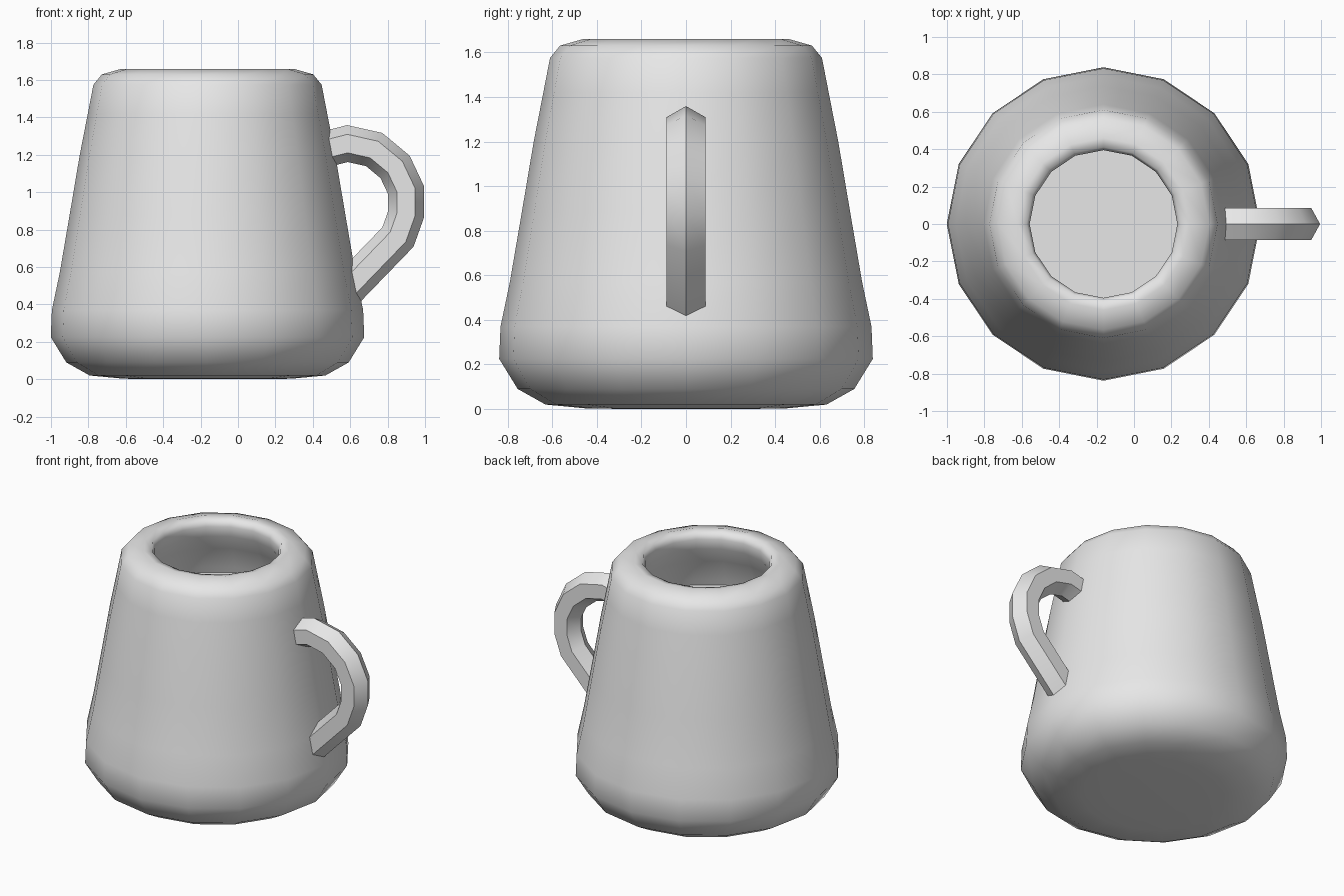
import bpy, bmesh, math
from mathutils import Vector

cube = bpy.data.objects.get("Cube")
if cube:
    bpy.data.objects.remove(cube, do_unlink=True)

SIDES = 16
CENTRE_X = -0.163

grey = bpy.data.materials.new("plain grey")
grey.use_nodes = True
grey.diffuse_color = (0.8, 0.8, 0.8, 1)
grey.node_tree.nodes["Principled BSDF"].inputs["Base Color"].default_value = (0.8, 0.8, 0.8, 1)


def finish(bm, name, angle=None):
    """Turn a bmesh into a shaded object; angle None leaves it flat."""
    bmesh.ops.recalc_face_normals(bm, faces=bm.faces)
    mesh = bpy.data.meshes.new(name)
    bm.to_mesh(mesh)
    bm.free()
    mesh.materials.append(grey)
    obj = bpy.data.objects.new(name, mesh)
    bpy.context.collection.objects.link(obj)
    if angle is not None:
        bpy.ops.object.select_all(action='DESELECT')
        obj.select_set(True)
        bpy.context.view_layer.objects.active = obj
        bpy.ops.object.shade_smooth_by_angle(angle=math.radians(angle))
    return obj


def skin(bm, rings):
    """Join successive vertex rings with quads and cap both ends."""
    count = len(rings[0])
    for low, high in zip(rings, rings[1:]):
        for i in range(count):
            j = (i + 1) % count
            bm.faces.new((low[i], low[j], high[j], high[i]))
    bm.faces.new(rings[0])
    bm.faces.new(rings[-1])


def circle(bm, radius, z):
    return [bm.verts.new((CENTRE_X + radius * math.cos(a), radius * math.sin(a), z))
            for a in (math.tau * i / SIDES for i in range(SIDES))]


# Mug body: outer wall, rolled rim and widening hollow in one lathe
profile = [(0.25, 0), (0.45, 0.003), (0.63, 0.02), (0.755, 0.09), (0.838, 0.225),
           (0.832, 0.37), (0.79, 0.57), (0.737, 0.88), (0.683, 1.2), (0.64, 1.42),
           (0.61, 1.575), (0.565, 1.63), (0.46, 1.66), (0.41, 1.65), (0.395, 1.61),
           (0.405, 1.54), (0.46, 1.43), (0.53, 1.27), (0.65, 0.6), (0.66, 0.25),
           (0.5, 0.13)]
bm = bmesh.new()
skin(bm, [circle(bm, r, z) for r, z in profile])
finish(bm, "mug_body", 180)

# Flat filling inside the mug
bm = bmesh.new()
bm.faces.new(circle(bm, 0.54, 1.23))
finish(bm, "mug_filling")

# Handle: hexagonal section swept along an ear-shaped path
path = [Vector((x, 0, z)) for x, z in
        [(0.45, 1.225), (0.585, 1.26), (0.728, 1.228), (0.84, 1.135),
         (0.899, 1.01), (0.899, 0.883), (0.855, 0.76), (0.565, 0.46)]]
bm = bmesh.new()
rings = []
for i, point in enumerate(path):
    before = (point - path[i - 1]).normalized() if i else None
    after = (path[i + 1] - point).normalized() if i + 1 < len(path) else None
    tangent = ((before or after) + (after or before)).normalized()
    outward = Vector((-tangent.z, 0, tangent.x))
    mitre = 1 / tangent.dot(before or after)
    rings.append([bm.verts.new(point + outward * 0.096 * mitre * math.cos(a)
                               + Vector((0, 0.1 * math.sin(a), 0)))
                  for a in (math.tau * k / 6 for k in range(6))])
skin(bm, rings)
finish(bm, "handle", 40)
